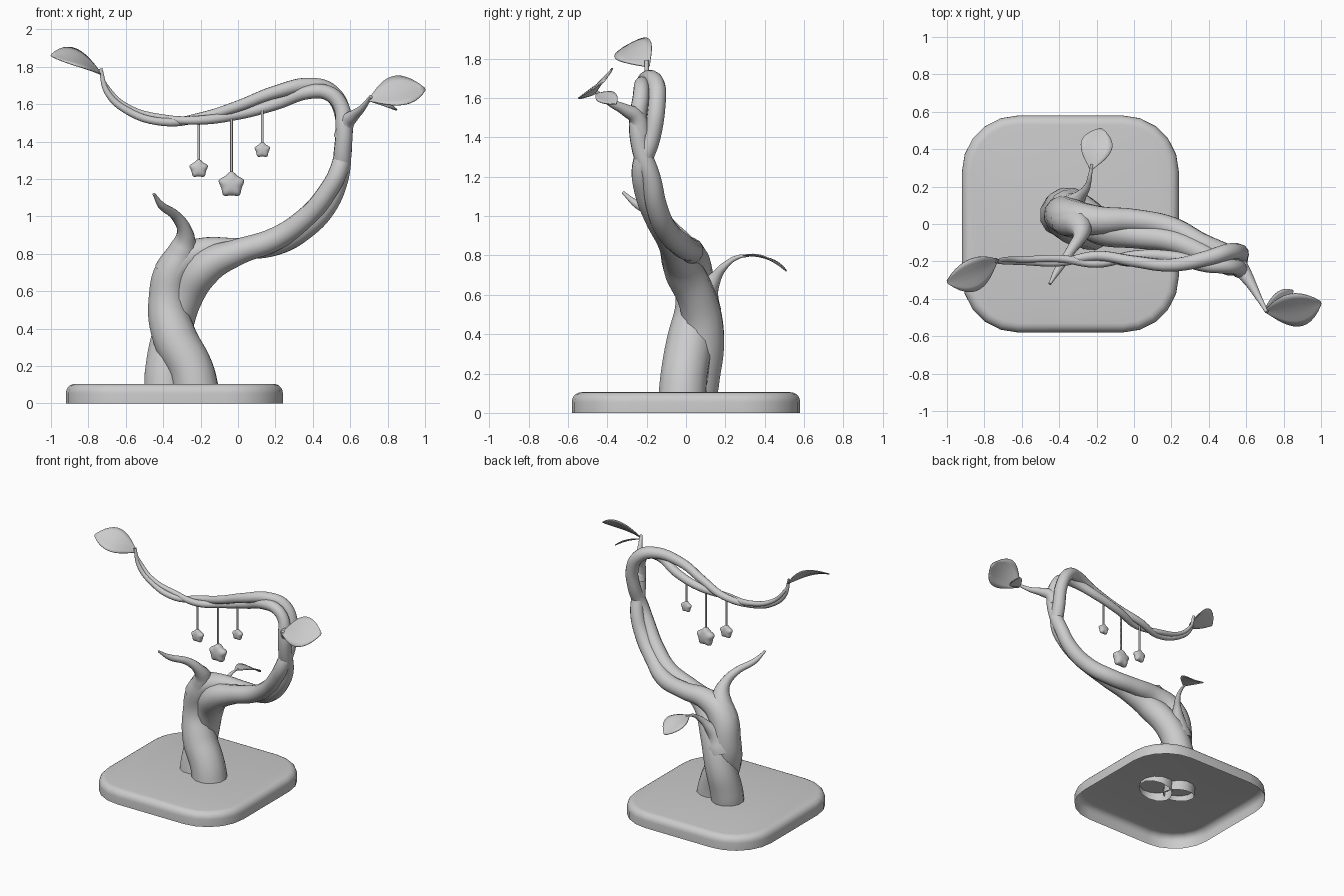
import bpy, bmesh, math
from mathutils import Vector

if "Cube" in bpy.data.objects:
    bpy.data.objects.remove(bpy.data.objects["Cube"])


def finish(name, bm, angle=60):
    bmesh.ops.recalc_face_normals(bm, faces=bm.faces)
    me = bpy.data.meshes.new(name)
    bm.to_mesh(me)
    bm.free()
    return add(name, me)


def add(name, me):
    ob = bpy.data.objects.new(name, me)
    bpy.context.collection.objects.link(ob)
    for p in me.polygons:
        p.use_smooth = True
    return ob


def tube(name, pts, sides=4, caps=True):
    """Tapered smooth tube through (x, y, z, radius) points."""
    cu = bpy.data.curves.new(name, 'CURVE')
    cu.dimensions = '3D'
    cu.bevel_depth = 1.0
    cu.bevel_resolution = sides
    cu.resolution_u = 6
    cu.use_fill_caps = caps
    sp = cu.splines.new('BEZIER')
    sp.radius_interpolation = 'CARDINAL'
    sp.bezier_points.add(len(pts) - 1)
    for bp, (x, y, z, r) in zip(sp.bezier_points, pts):
        bp.co = (x, y, z)
        bp.radius = r
        bp.handle_left_type = bp.handle_right_type = 'AUTO'
    tmp = bpy.data.objects.new(name + "_path", cu)
    bpy.context.collection.objects.link(tmp)
    bpy.context.view_layer.update()
    dg = bpy.context.evaluated_depsgraph_get()
    me = bpy.data.meshes.new_from_object(tmp.evaluated_get(dg))
    bpy.data.objects.remove(tmp)
    return add(name, me)


def leaf(name, base, tip, normal, width, bend, nu=12, nv=6):
    """Cupped leaf blade from base to tip."""
    base, tip, n = Vector(base), Vector(tip), Vector(normal)
    d = tip - base
    side = d.cross(n).normalized()
    n = side.cross(d).normalized()
    bm = bmesh.new()
    rows = []
    for i in range(nu + 1):
        u = i / nu
        w = width / 2 * max(math.sin(math.pi * u ** 1.15), 0.03) ** 0.75
        row = []
        for j in range(nv + 1):
            v = 2 * j / nv - 1
            h = bend * math.sin(math.pi * u) + 0.08 * w * abs(v)
            row.append(bm.verts.new(base + d * u + side * w * v + n * h))
        rows.append(row)
    for a, b in zip(rows, rows[1:]):
        for j in range(nv):
            bm.faces.new((a[j], a[j + 1], b[j + 1], b[j]))
    ob = finish(name, bm)
    m = ob.modifiers.new("thickness", 'SOLIDIFY')
    m.thickness = 0.006
    m.offset = 0
    return ob


def star(name, c, R):
    """Puffy five-pointed star facing the front."""
    bm = bmesh.new()
    c = Vector(c)
    rings = []
    for y, s in ((-0.32, 0.85), (0.32, 0.85)):
        ring = []
        for k in range(10):
            r = R * s * (1.35 if k % 2 == 0 else 0.8)
            a = math.pi / 2 + k * math.pi / 5
            ring.append(bm.verts.new(c + Vector((r * math.cos(a), y * R, r * math.sin(a)))))
        mid = bm.verts.new(c + Vector((0, y * R * 1.7, 0)))
        for k in range(10):
            bm.faces.new((mid, ring[k], ring[(k + 1) % 10]))
        rings.append(ring)
    for k in range(10):
        q = (k + 1) % 10
        bm.faces.new((rings[0][k], rings[0][q], rings[1][q], rings[1][k]))
    ob = finish(name, bm)
    ob.modifiers.new("soften", 'SUBSURF').levels = 2
    ob.modifiers["soften"].render_levels = 2


# Base: rounded square shell, filleted on top and open underneath
bm = bmesh.new()
half, rad, fil, top, cx = 0.58, 0.30, 0.05, 0.105, -0.34
levels = [(0, 0.0)] + [(fil * (1 - math.cos(t)), top - fil + fil * math.sin(t))
                       for t in (k * math.pi / 10 for k in range(6))]
loops = []
for inset, z in levels:
    loop = []
    for q in range(4):
        ox, oy = ((1, 1), (-1, 1), (-1, -1), (1, -1))[q]
        for k in range(6):
            a = q * math.pi / 2 + k * math.pi / 10
            loop.append(bm.verts.new((cx + ox * (half - rad) + (rad - inset) * math.cos(a),
                                      oy * (half - rad) + (rad - inset) * math.sin(a), z)))
    loops.append(loop)
for a, b in zip(loops, loops[1:]):
    for k in range(len(a)):
        q = (k + 1) % len(a)
        bm.faces.new((a[k], a[q], b[q], b[k]))
bm.faces.new(loops[-1])
finish("base", bm)

# Two strands twisting around each other
tube("trunk_strand_left", [
    (-.22, -.02, .05, .125), (-.25, -.01, .18, .122), (-.34, .02, .36, .12), (-.375, .05, .55, .105),
    (-.32, .03, .74, .10), (-.19, .02, .81, .078), (0, .02, .825, .062), (.2, -.02, .85, .06),
    (.35, -.1, .93, .058), (.47, -.15, 1.05, .055), (.54, -.18, 1.2, .05), (.56, -.23, 1.35, .048),
    (.565, -.245, 1.49, .045), (.545, -.23, 1.6, .042), (.48, -.225, 1.66, .04), (.38, -.22, 1.665, .037),
    (.2, -.175, 1.60, .032), (0, -.17, 1.545, .028), (-.2, -.21, 1.515, .024), (-.4, -.185, 1.525, .02),
    (-.6, -.19, 1.59, .016), (-.7, -.19, 1.69, .012), (-.73, -.2, 1.75, .008)], caps=False)
tube("trunk_strand_right", [
    (-.39, .04, .05, .115), (-.385, .06, .18, .115), (-.35, .09, .38, .107), (-.285, .06, .57, .10),
    (-.17, -.02, .73, .095), (0, -.06, .81, .07), (.2, -.09, .88, .062), (.37, -.16, 1.0, .056),
    (.47, -.21, 1.12, .052), (.54, -.225, 1.25, .05), (.565, -.175, 1.4, .046), (.56, -.15, 1.55, .045),
    (.5, -.15, 1.66, .045), (.4, -.18, 1.70, .042), (.2, -.22, 1.665, .035), (0, -.2, 1.59, .03),
    (-.2, -.17, 1.53, .026), (-.4, -.205, 1.505, .022), (-.6, -.2, 1.57, .02), (-.7, -.2, 1.665, .016),
    (-.735, -.2, 1.79, .01)], caps=False)

# Side branches
tube("branch_spike", [
    (-.35, .03, .70, .10), (-.29, -.01, .84, .07), (-.285, -.06, .92, .042), (-.33, -.13, 1.0, .028),
    (-.41, -.25, 1.06, .02), (-.45, -.32, 1.12, .008)])
tube("branch_back", [
    (-.35, .08, .5, .105), (-.33, .10, .60, .07), (-.29, .145, .68, .035), (-.25, .2, .75, .018),
    (-.235, .26, .79, .011), (-.225, .32, .80, .007)])
tube("branch_right", [
    (.56, -.23, 1.42, .05), (.58, -.25, 1.5, .043), (.62, -.31, 1.54, .03), (.665, -.39, 1.58, .018),
    (.71, -.47, 1.64, .01)])

# Leaves
leaf("leaf_left", (-.73, -.19, 1.76), (-1.0, -.31, 1.86), (.3, -.45, .85), .20, .035)
leaf("leaf_right", (.70, -.465, 1.62), (1.0, -.42, 1.68), (0, -.66, .75), .235, .02)
leaf("leaf_right_small", (.70, -.455, 1.62), (.85, -.355, 1.57), (0.3, -.3, .8), .10, .01)
leaf("leaf_back", (-.23, .29, .80), (-.175, .51, .72), (0, .35, .94), .17, .025)

# Hanging stars on cords
for i, (x, y, z_top, z_star, R) in enumerate((
        (-.21, -.19, 1.51, 1.255, .056), (-.035, -.19, 1.54, 1.17, .078), (.13, -.19, 1.58, 1.355, .047))):
    tube(f"cord_{i + 1}", [(x, y, z_star + R * .6, .007), (x, y, z_top, .007)], sides=2)
    star(f"hanging_star_{i + 1}", (x, y, z_star), R)
